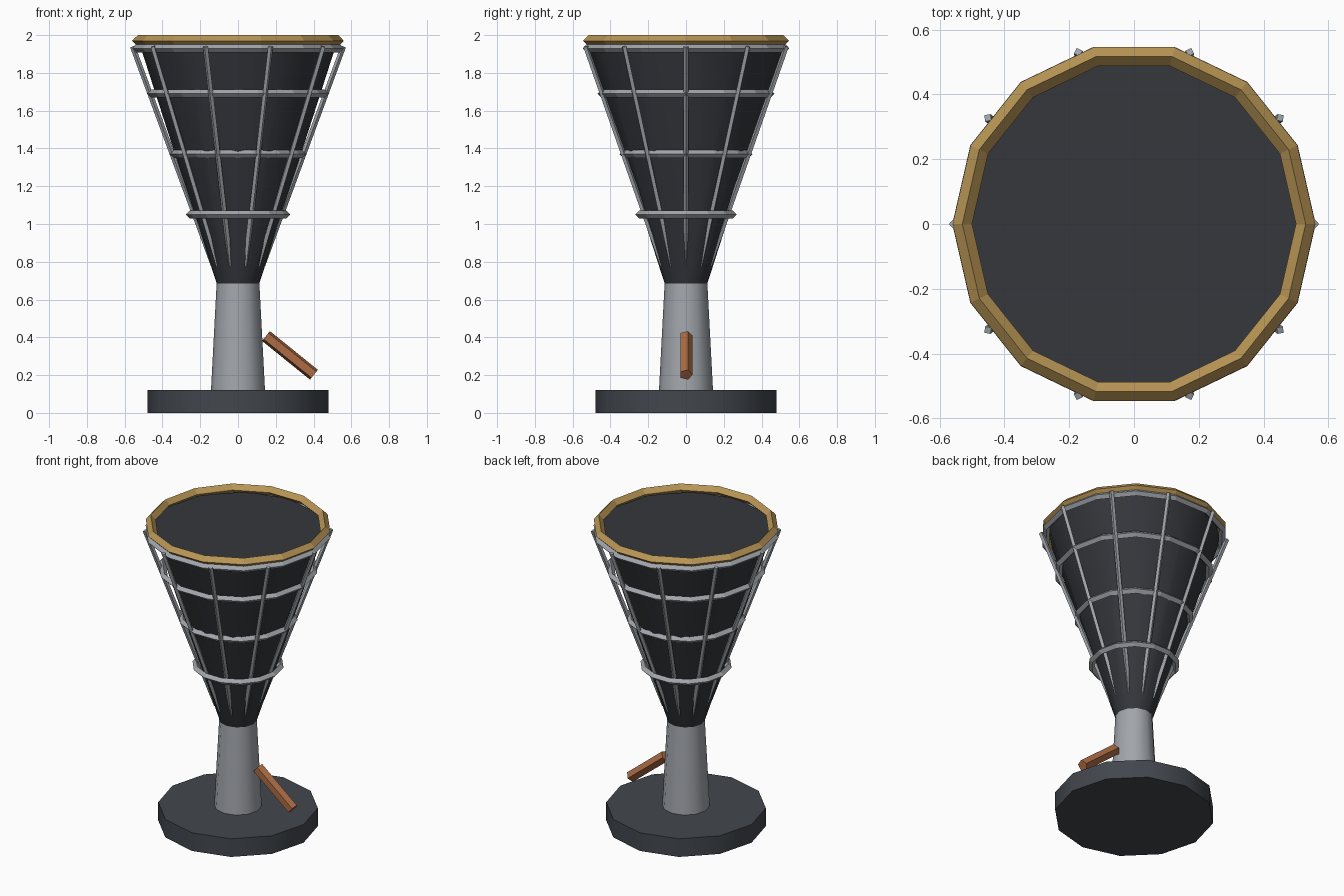
import bpy, bmesh
from math import cos, sin, tau, radians
from mathutils import Vector

if "Cube" in bpy.data.objects:
    bpy.data.objects.remove(bpy.data.objects["Cube"])


def material(name, rgb):
    m = bpy.data.materials.new(name)
    m.diffuse_color = (*rgb, 1)
    m.use_nodes = True
    m.node_tree.nodes["Principled BSDF"].inputs["Base Color"].default_value = m.diffuse_color
    return m


DARK = material("dark_shell", (0.035, 0.038, 0.045))
SLATE = material("slate_base", (0.055, 0.063, 0.075))
STEEL = material("steel", (0.36, 0.38, 0.41))
GOLD = material("gold_rim", (0.48, 0.30, 0.09))
COPPER = material("copper", (0.42, 0.15, 0.06))


def finish(name, bm, mat, smooth=False):
    bmesh.ops.recalc_face_normals(bm, faces=bm.faces)
    me = bpy.data.meshes.new(name)
    bm.to_mesh(me)
    bm.free()
    me.materials.append(mat)
    ob = bpy.data.objects.new(name, me)
    bpy.context.collection.objects.link(ob)
    if smooth:
        bpy.ops.object.select_all(action='DESELECT')
        ob.select_set(True)
        bpy.context.view_layer.objects.active = ob
        bpy.ops.object.shade_smooth_by_angle(angle=radians(40))
    return ob


def prism(name, p0, p1, r0, r1, sides, mat, side_dir=(1, 0, 0), smooth=False):
    """Capped tapered prism from p0 to p1; first corner points along side_dir."""
    p0, p1 = Vector(p0), Vector(p1)
    axis = (p1 - p0).normalized()
    u = Vector(side_dir)
    u = (u - axis * u.dot(axis)).normalized()
    v = axis.cross(u)
    bm = bmesh.new()
    loops = [[bm.verts.new(p + r * (u * cos(tau * i / sides) + v * sin(tau * i / sides)))
              for i in range(sides)] for p, r in ((p0, r0), (p1, r1))]
    for i in range(sides):
        j = (i + 1) % sides
        bm.faces.new((loops[0][i], loops[0][j], loops[1][j], loops[1][i]))
    for loop in loops:
        bm.faces.new(loop)
    return finish(name, bm, mat, smooth)


def hoop(name, radius, z, r, mat, sides=14, section=4):
    """Faceted ring with a diamond cross-section."""
    bm = bmesh.new()
    grid = []
    for i in range(sides):
        a = tau * i / sides
        row = []
        for k in range(section):
            b = tau * k / section
            d = radius + r * cos(b)
            row.append(bm.verts.new((d * cos(a), d * sin(a), z + r * sin(b))))
        grid.append(row)
    for i in range(sides):
        n = (i + 1) % sides
        for k in range(section):
            m = (k + 1) % section
            bm.faces.new((grid[i][k], grid[n][k], grid[n][m], grid[i][m]))
    return finish(name, bm, mat)


# Foot, pole and funnel-shaped body
prism("base", (0, 0, 0), (0, 0, 0.12), 0.48, 0.48, 12, SLATE, smooth=True)
prism("pole", (0, 0, 0.12), (0, 0, 0.69), 0.143, 0.113, 12, STEEL, smooth=True)
prism("funnel", (0, 0, 0.685), (0, 0, 1.95), 0.113, 0.52, 12, DARK, smooth=True)

# Gold rim and steel hoops
hoop("rim", 0.53, 1.97, 0.03, GOLD)
for n, (radius, z) in enumerate([(0.255, 1.05), (0.34, 1.37), (0.46, 1.69), (0.54, 1.93)]):
    hoop(f"hoop_{n + 1}", radius, z, 0.021, STEEL)

# Slanted cage ribs
for n in range(10):
    d = Vector((cos(tau * n / 10), sin(tau * n / 10), 0))
    prism(f"rib_{n + 1}", d * 0.13 + Vector((0, 0, 0.78)), d * 0.558 + Vector((0, 0, 1.94)),
          0.014, 0.014, 4, STEEL, side_dir=d)

# Five-sided handle leaning off the pole
prism("handle", (0.148, 0, 0.407), (0.402, 0, 0.202), 0.035, 0.035, 5, COPPER, side_dir=(0, 1, 0))
